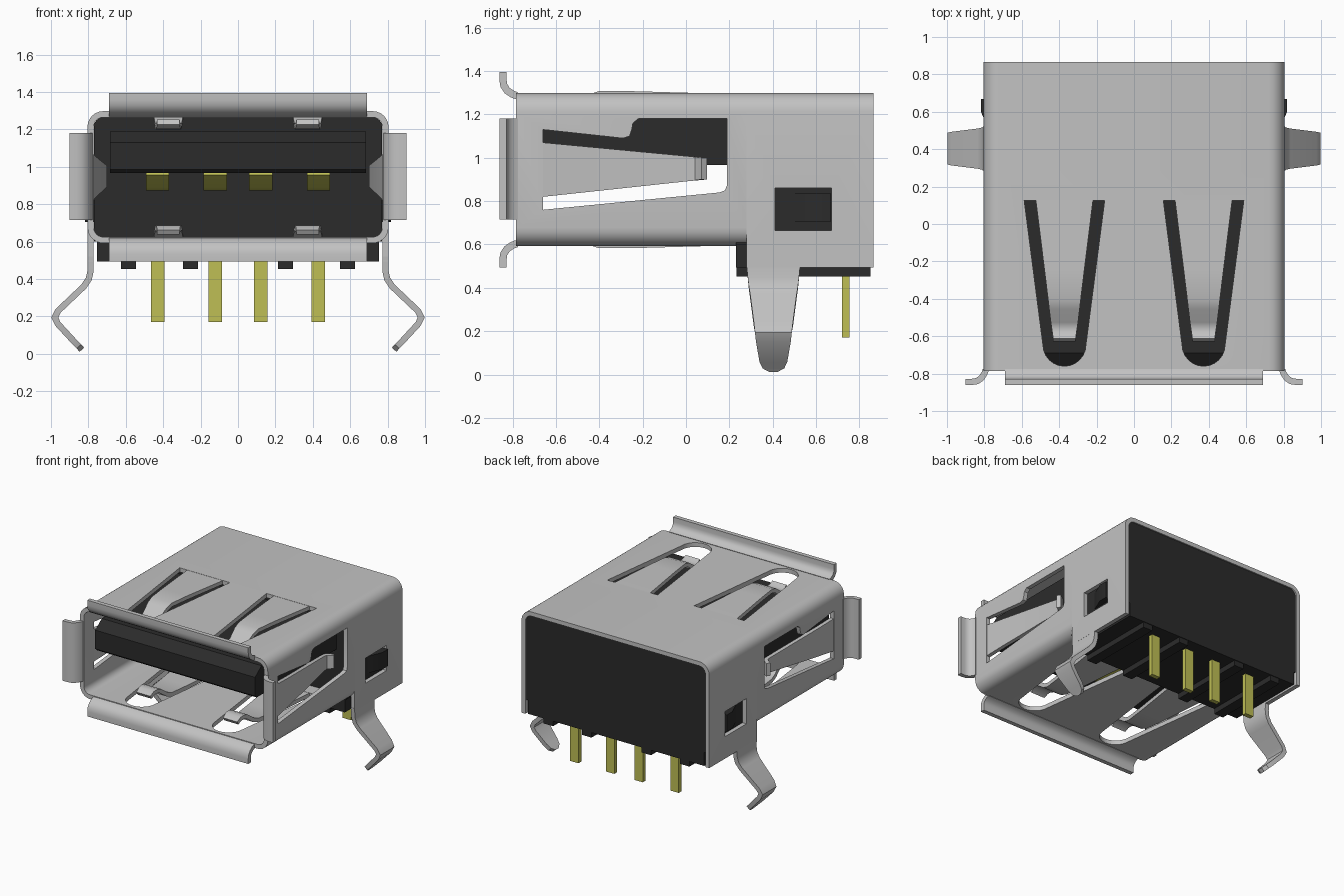
import bpy, bmesh, math
from mathutils import Vector

cube = bpy.data.objects.get("Cube")
if cube:
    bpy.data.objects.remove(cube, do_unlink=True)


def material(name, color):
    m = bpy.data.materials.new(name)
    m.use_nodes = True
    m.diffuse_color = (*color, 1)
    m.node_tree.nodes["Principled BSDF"].inputs["Base Color"].default_value = (*color, 1)
    return m


STEEL = material("steel grey", (0.54, 0.54, 0.54))
BLACK = material("black plastic", (0.024, 0.024, 0.024))
GOLD = material("contact gold", (0.52, 0.52, 0.09))
T = 0.033          # sheet thickness
MID = 0.945        # mid height of the mouth


def place(axis, p, a):
    """2D point p in the plane across the axis, at distance a along it."""
    u, v = p
    return {"x": (a, u, v), "y": (u, a, v), "z": (u, v, a)}[axis]


def finish(name, bm, mat):
    bmesh.ops.recalc_face_normals(bm, faces=bm.faces)
    me = bpy.data.meshes.new(name)
    bm.to_mesh(me)
    bm.free()
    me.materials.append(mat)
    ob = bpy.data.objects.new(name, me)
    bpy.context.collection.objects.link(ob)
    return ob


def prism(name, pts, axis, a, b, mat):
    bm = bmesh.new()
    lo = [bm.verts.new(place(axis, p, a)) for p in pts]
    hi = [bm.verts.new(place(axis, p, b)) for p in pts]
    bm.faces.new(lo)
    bm.faces.new(hi)
    for i in range(len(pts)):
        j = (i + 1) % len(pts)
        bm.faces.new((lo[i], lo[j], hi[j], hi[i]))
    return finish(name, bm, mat)


def box(name, x, y, z, mat):
    pts = [(x[0], z[0]), (x[1], z[0]), (x[1], z[1]), (x[0], z[1])]
    return prism(name, pts, "y", y[0], y[1], mat)


def ribbon(name, path, spans, axis, mat, thick=T):
    """Bent strip: path is its centre line, spans its two edges along the axis."""
    pts = [Vector(p) for p in path]
    bm = bmesh.new()
    rings = []
    for i, p in enumerate(pts):
        d0 = (p - pts[max(i - 1, 0)]).normalized()
        d1 = (pts[min(i + 1, len(pts) - 1)] - p).normalized()
        d = (d0 + d1).normalized()
        ref = d1 if d1.length else d0
        off = Vector((-d.y, d.x)) * (thick / 2 / max(d.dot(ref), 0.5))
        lo, hi = spans[i]
        rings.append([bm.verts.new(place(axis, q, a)) for q, a in
                      ((p + off, lo), (p + off, hi), (p - off, hi), (p - off, lo))])
    for r, s in zip(rings, rings[1:]):
        for k in range(4):
            n = (k + 1) % 4
            bm.faces.new((r[k], r[n], s[n], s[k]))
    bm.faces.new(rings[0])
    bm.faces.new(rings[-1])
    return finish(name, bm, mat)


def arc(cx, cy, r, start, end, n=6):
    return [(cx + r * math.cos(math.radians(start + (end - start) * i / n)),
             cy + r * math.sin(math.radians(start + (end - start) * i / n)))
            for i in range(n + 1)]


def arch(w, z0, z1, r):
    """Outline with rounded top corners, open end at z0."""
    return [(w, z0)] + arc(w - r, z1 - r, r, 0, 90) + arc(r - w, z1 - r, r, 90, 180) + [(-w, z0)]


def rounded(w, z0, z1, r):
    return (arch(w, z0 + r, z1, r)[1:-1] + arc(r - w, z0 + r, r, 180, 270)
            + arc(w - r, z0 + r, r, 270, 360))


def cut(ob, cutters):
    for c in cutters:
        c.hide_render = True
        m = ob.modifiers.new("cut", "BOOLEAN")
        m.operation, m.solver, m.object = "DIFFERENCE", "EXACT", c
    bpy.context.view_layer.update()
    ev = ob.evaluated_get(bpy.context.evaluated_depsgraph_get())
    me = bpy.data.meshes.new_from_object(ev)
    ob.modifiers.clear()
    ob.data = me
    for c in cutters:
        bpy.data.objects.remove(c, do_unlink=True)


# Front shell: rounded tube with V slots above and below and spring windows at the sides
W, Z0, Z1 = 0.805, 0.592, 1.298
shell = prism("front_shell", rounded(W, Z0, Z1, 0.085), "y", -0.785, 0.28, STEEL)
cutters = [prism("mouth_cutter", rounded(W - T, Z0 + T, Z1 - T, 0.052), "y", -1, 0.5, STEEL)]
for s in (-1, 1):
    cx = s * 0.372
    slot = [(cx + 0.215, 0.125), (cx - 0.215, 0.125)] + arc(cx, -0.645, 0.115, 180, 360, 12)
    cutters.append(prism("slot_cutter", slot, "z", 0.3, 1.6, STEEL))
window = [(-0.66, 1.13), (-0.29, 1.09), (-0.26, 1.10), (-0.25, 1.13), (-0.245, 1.16),
          (-0.22, 1.18), (0.19, 1.18), (0.19, 0.875), (0.18, 0.85), (0.155, 0.84), (-0.66, 0.76)]
cutters.append(prism("window_cutter", window, "x", -1.2, 1.2, STEEL))
cut(shell, cutters)

# Rear shell: open-bottomed hood with a latch window on each side
hood = arch(W, 0.495, Z1, 0.085) + arch(W - T, 0.495, Z1 - T, 0.052)[::-1]
rear = prism("rear_shell", hood, "y", 0.28, 0.865, STEEL)
cut(rear, [box("latch_cutter", (-1.2, 1.2), (0.41, 0.67), (0.665, 0.86), STEEL)])

# Flared lips round the mouth: offset outward from the shell against y
flare = [(-0.012, -0.78), (-0.005, -0.80), (0.012, -0.825), (0.035, -0.84),
         (0.06, -0.844), (0.097, -0.844)]
for side, s in (("top", 1), ("bottom", -1)):
    half = (Z1 - Z0) / 2
    path = [(y, MID + s * (half + d)) for d, y in flare]
    ribbon(side + "_lip", path, [(-0.69, 0.69)] * len(path), "x", STEEL)

# Top and bottom springs, dipping into the mouth
spring = [(0.125, 1.2815), (-0.25, 1.292), (-0.40, 1.292), (-0.45, 1.275),
          (-0.52, 1.225), (-0.55, 1.215), (-0.585, 1.218), (-0.62, 1.24)]
for side, s in (("top", 1), ("bottom", -1)):
    for lr, e in (("left", 1), ("right", -1)):
        path = [(y, MID + s * (z - MID)) for y, z in spring]
        spans = []
        for y, z in spring:
            h = 0.06 + 0.0925 * (y + 0.62) / 0.745
            spans.append((e * 0.372 - h, e * 0.372 + h))
        ribbon(f"{side}_{lr}_spring", path, spans, "x", STEEL, 0.03)

# Parts mirrored on both sides
leg = [(0.788, 0.52), (0.788, 0.445), (0.798, 0.40), (0.825, 0.36), (0.962, 0.23),
       (0.98, 0.195), (0.963, 0.16), (0.88, 0.07), (0.85, 0.04), (0.835, 0.022)]
leg_half = [0.125, 0.118, 0.113, 0.107, 0.09, 0.085, 0.08, 0.064, 0.05, 0.018]
side_spring = [(0.789, -0.66), (0.775, -0.5), (0.715, 0.02), (0.718, 0.05),
               (0.735, 0.065), (0.765, 0.085)]
for lr, e in (("left", 1), ("right", -1)):
    ribbon(lr + "_lip", [(e * (W + d), y) for d, y in flare],
           [(0.715, 1.18)] * len(flare), "z", STEEL)
    spans = []
    for x, y in side_spring:
        t = (y + 0.66) / 0.745
        spans.append((0.82 + 0.08 * t, 1.07 - 0.07 * t))
    ribbon(lr + "_spring", [(e * x, y) for x, y in side_spring], spans, "z", STEEL, 0.03)
    ribbon(lr + "_mounting_leg", [(e * x, z) for x, z in leg],
           [(0.403 - h, 0.403 + h) for h in leg_half], "y", STEEL)
    latch = [(e * x, y) for x, y in ((0.76, 0.46), (0.818, 0.60), (0.818, 0.668), (0.76, 0.668))]
    prism(lr + "_latch", latch, "z", 0.705, 0.835, BLACK)

# Plastic housing, tongue and standoff ribs
prism("housing", arch(0.771, 0.60, Z1 - T, 0.052), "y", 0.23, 0.855, BLACK)
box("housing_base", (-0.755, 0.755), (0.23, 0.855), (0.495, 0.61), BLACK)
tongue = [(0.24, 0.967), (-0.75, 0.967), (-0.77, 0.985), (-0.77, 1.13), (-0.69, 1.19), (0.24, 1.19)]
prism("tongue", tongue, "x", -0.685, 0.685, BLACK)
for i, x in enumerate((-0.585, -0.255, 0.255, 0.585)):
    box(f"standoff_rib_{i + 1}", (x - 0.04, x + 0.04), (0.232, 0.85), (0.453, 0.5), BLACK)

# Contacts under the tongue and pins below the housing
contact = [(-0.62, 0.965), (-0.52, 0.90), (-0.47, 0.885), (-0.42, 0.892), (-0.15, 0.962), (0.0, 0.968)]
for i, x in enumerate((-0.43, -0.122, 0.122, 0.43)):
    ribbon(f"contact_{i + 1}", contact, [(x - 0.062, x + 0.062)] * len(contact), "x", GOLD, 0.02)
    box(f"pin_{i + 1}", (x - 0.036, x + 0.036), (0.72, 0.755), (0.17, 0.51), GOLD)
    box(f"contact_slot_{i + 1}", (x - 0.032, x + 0.032), (0.222, 0.235), (0.85, 0.967), BLACK)

# Smooth bends, sharp edges
for ob in bpy.context.collection.objects:
    if ob.type == "MESH":
        bpy.ops.object.select_all(action="DESELECT")
        ob.select_set(True)
        bpy.context.view_layer.objects.active = ob
        bpy.ops.object.shade_smooth_by_angle(angle=math.radians(35))
